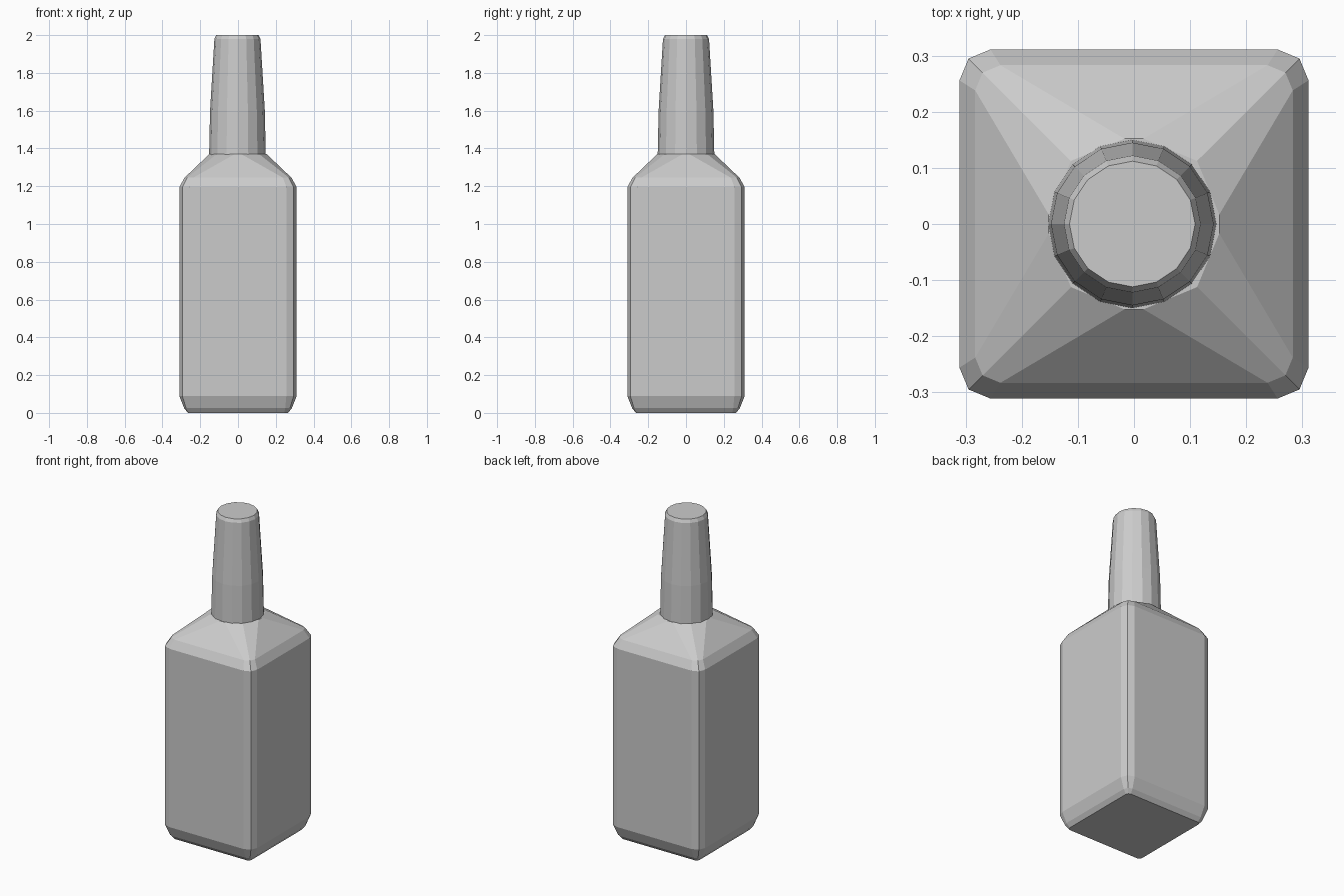
import bpy, bmesh, math

cube = bpy.data.objects.get("Cube")
if cube:
    bpy.data.objects.remove(cube, do_unlink=True)

grey = bpy.data.materials.new("plain_grey")
grey.use_nodes = True
colour = (0.6, 0.6, 0.6, 1)
grey.diffuse_color = colour
grey.node_tree.nodes["Principled BSDF"].inputs["Base Color"].default_value = colour


def rounded_square(half, radius, steps):
    """Outline of a square with arc corners; a circle when radius equals half."""
    points = []
    for corner in range(4):
        mid = math.radians(45 + 90 * corner)
        cx = math.copysign(half - radius, math.cos(mid))
        cy = math.copysign(half - radius, math.sin(mid))
        for i in range(steps + 1):
            a = math.radians(90 * (corner + i / steps))
            points.append((cx + radius * math.cos(a), cy + radius * math.sin(a)))
    return points


def loft(name, sections, steps, centre_x=0.0):
    """Skin a closed solid through (height, half width, corner radius) sections."""
    bm = bmesh.new()
    rings = [[bm.verts.new((x + centre_x, y, z)) for x, y in rounded_square(h, r, steps)]
             for z, h, r in sections]
    for low, high in zip(rings, rings[1:]):
        for i in range(len(low)):
            j = (i + 1) % len(low)
            bm.faces.new((low[i], low[j], high[j], high[i]))
    bm.faces.new(rings[0][::-1])
    bm.faces.new(rings[-1])
    bmesh.ops.remove_doubles(bm, verts=bm.verts, dist=0.0005)
    bmesh.ops.recalc_face_normals(bm, faces=bm.faces)
    mesh = bpy.data.meshes.new(name)
    bm.to_mesh(mesh)
    bm.free()
    mesh.materials.append(grey)
    obj = bpy.data.objects.new(name, mesh)
    bpy.context.collection.objects.link(obj)
    return obj


# Square body with bevelled base and sloping shoulders
loft("bottle_body", [
    (0.0, 0.265, 0.02),
    (0.025, 0.285, 0.035),
    (0.09, 0.311, 0.055),
    (1.195, 0.311, 0.055),
    (1.245, 0.283, 0.045),
    (1.37, 0.152, 0.135),
], 2)

# Tapered round neck, closed at the top
loft("bottle_neck", [
    (1.362, 0.15, 0.15),
    (1.6, 0.145, 0.145),
    (1.98, 0.122, 0.122),
    (2.0, 0.112, 0.112),
], 4, -0.003)
